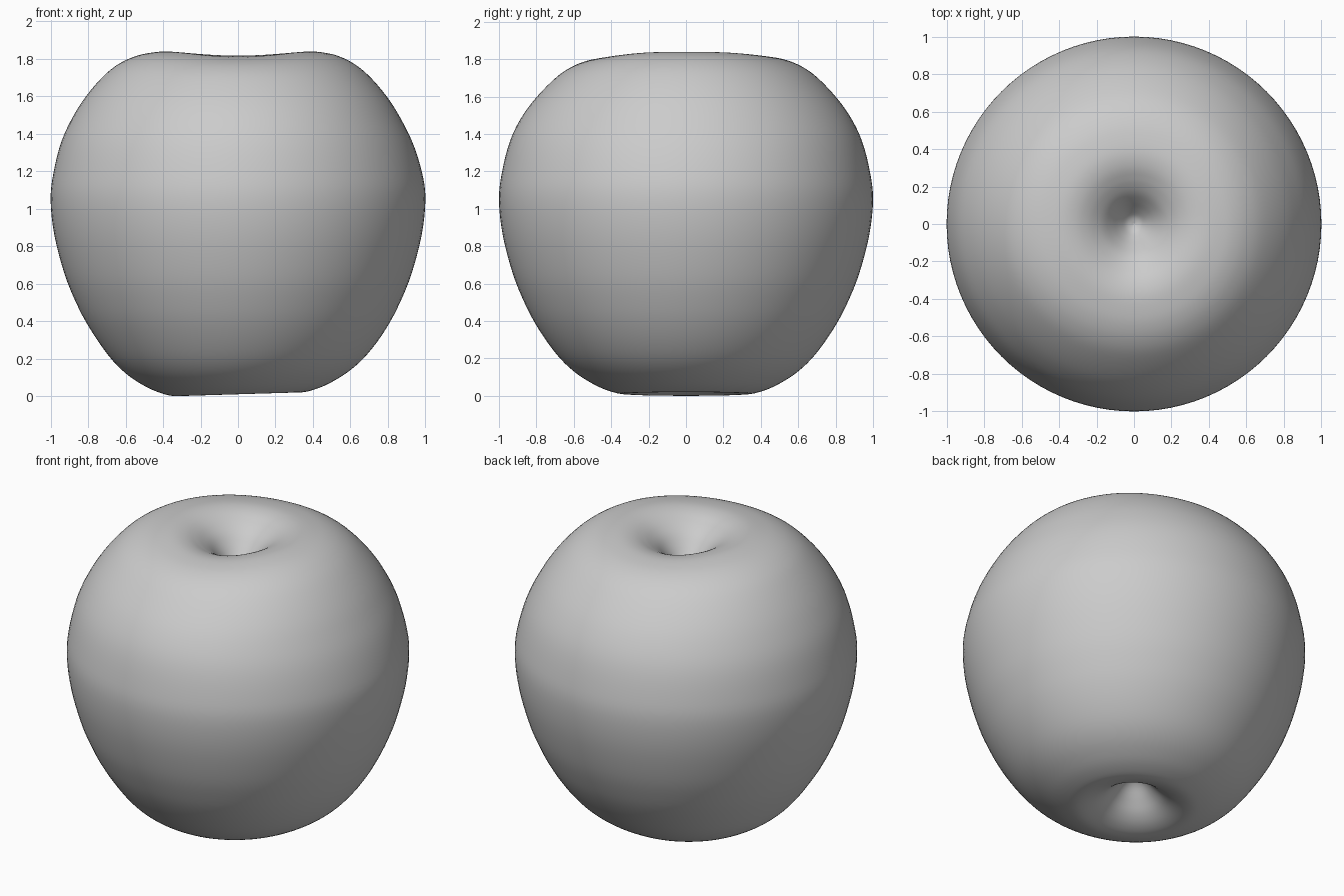
import bpy, bmesh, math

if "Cube" in bpy.data.objects:
    bpy.data.objects.remove(bpy.data.objects["Cube"])

# Half profile of the fruit (radius, height), from top dimple to bottom dimple
PROFILE = [(0.0, 1.575), (0.04, 1.592), (0.08, 1.635), (0.12, 1.687), (0.16, 1.735),
           (0.20, 1.77), (0.25, 1.803), (0.31, 1.828), (0.38, 1.839), (0.46, 1.833),
           (0.54, 1.816), (0.62, 1.782), (0.70, 1.725), (0.79, 1.627), (0.87, 1.51),
           (0.94, 1.365), (0.983, 1.20), (1.0, 1.05), (0.98, 0.86),
           (0.925, 0.65), (0.86, 0.49), (0.79, 0.36), (0.69, 0.215), (0.60, 0.122),
           (0.50, 0.055), (0.41, 0.016), (0.33, 0.0), (0.25, 0.018), (0.18, 0.06),
           (0.12, 0.12), (0.06, 0.185), (0.0, 0.22)]
SIDES, STEPS = 96, 4


def smooth_profile(pts):
    """Catmull-Rom curve through the points."""
    out = []
    for i in range(len(pts) - 1):
        p0, p1 = pts[max(i - 1, 0)], pts[i]
        p2, p3 = pts[i + 1], pts[min(i + 2, len(pts) - 1)]
        for s in range(STEPS):
            t = s / STEPS
            out.append(tuple(0.5 * (2 * b + (c - a) * t + (2 * a - 5 * b + 4 * c - d) * t * t
                                    + (3 * b - a - 3 * c + d) * t ** 3)
                             for a, b, c, d in zip(p0, p1, p2, p3)))
    return out + [pts[-1]]


def ramp(v):
    v = max(0.0, min(1.0, v))
    return v * v * (3 - 2 * v)


def place(r, z, a):
    """Uneven shoulders and base: saddle-shaped rim, slightly tilted foot."""
    c, s = math.cos(a), math.sin(a)
    near = min(1.0, r / 0.25)
    shoulder = ramp((z - 1.1) / 0.4) * ramp((r - 0.4) / 0.3)
    drop = (0.025 - 0.003 * s) * abs(s) ** 3 * ramp((z - 1.4) / 0.35) * near
    lift = 0.010 * (1 + c) * ramp((0.35 - z) / 0.3) * near
    r -= 0.018 * max(0.0, c) ** 2 * shoulder
    return (r * c, r * s, z - drop + lift)


# Apple body
curve = smooth_profile(PROFILE)
bm = bmesh.new()
top = bm.verts.new((0, 0, curve[0][1]))
bottom = bm.verts.new((0, 0, curve[-1][1]))
rings = [[bm.verts.new(place(r, z, 2 * math.pi * k / SIDES)) for k in range(SIDES)]
         for r, z in curve[1:-1]]
for k in range(SIDES):
    n = (k + 1) % SIDES
    bm.faces.new((top, rings[0][k], rings[0][n]))
    bm.faces.new((bottom, rings[-1][n], rings[-1][k]))
    for a, b in zip(rings, rings[1:]):
        bm.faces.new((a[k], b[k], b[n], a[n]))
bmesh.ops.recalc_face_normals(bm, faces=bm.faces)
for f in bm.faces:
    f.smooth = True
mesh = bpy.data.meshes.new("apple_body")
bm.to_mesh(mesh)
bm.free()

# Plain grey colour
grey = bpy.data.materials.new("light_grey")
grey.diffuse_color = (0.6, 0.6, 0.6, 1)
grey.use_nodes = True
grey.node_tree.nodes["Principled BSDF"].inputs["Base Color"].default_value = grey.diffuse_color
mesh.materials.append(grey)
bpy.context.collection.objects.link(bpy.data.objects.new("apple_body", mesh))
